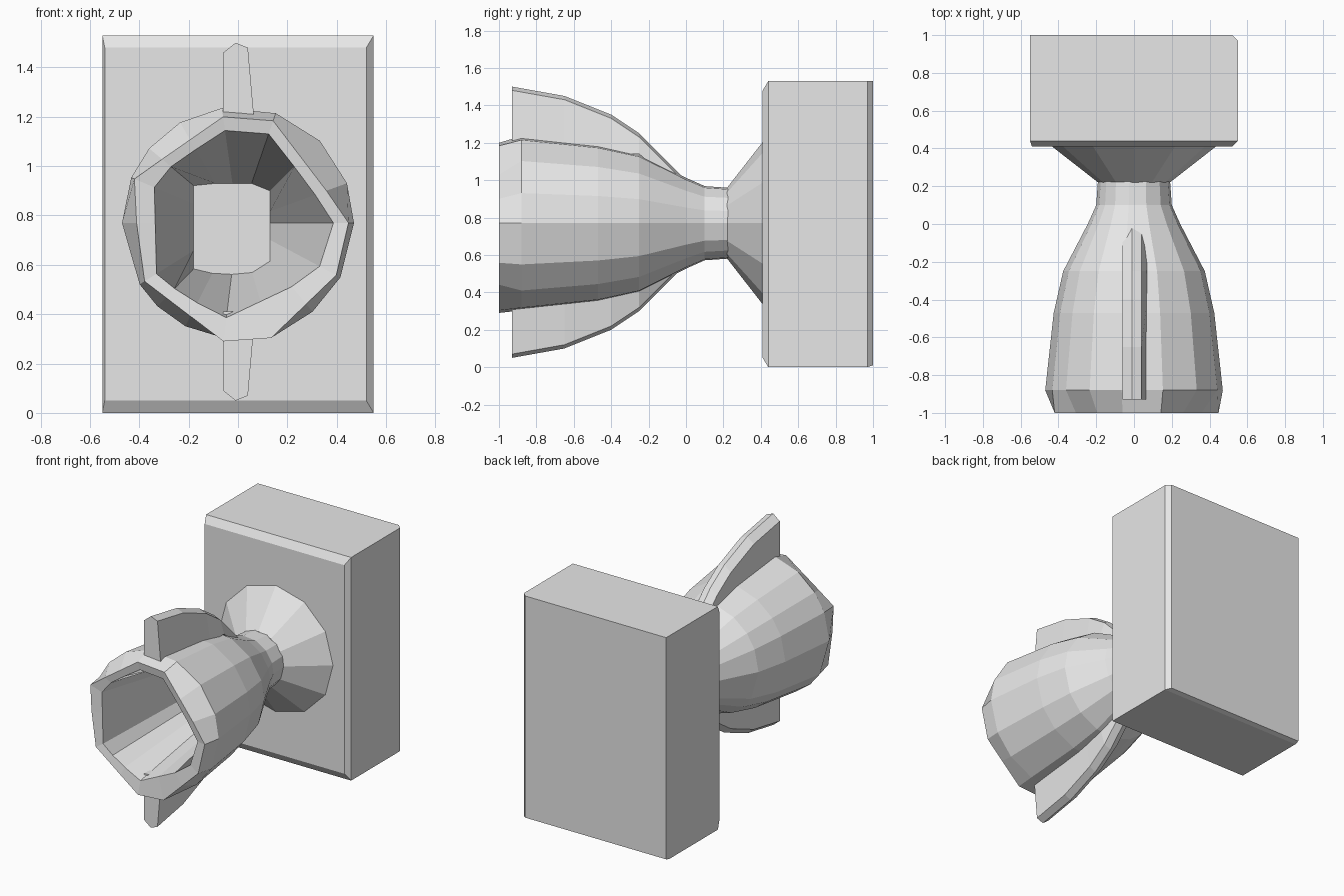
import bpy
import bmesh
from math import cos, sin, radians, tau
from mathutils import Vector
from mathutils.geometry import intersect_line_line_2d

cube = bpy.data.objects.get("Cube")
if cube:
    bpy.data.objects.remove(cube)

grey = bpy.data.materials.new("plain grey")
grey.diffuse_color = (0.8, 0.8, 0.8, 1)
grey.use_nodes = True
for node in grey.node_tree.nodes:
    if node.type == 'BSDF_PRINCIPLED':
        node.inputs["Base Color"].default_value = grey.diffuse_color

AXIS_Z = 0.77


def loft(name, rings):
    """Skin a stack of equal-length point rings and cap both ends."""
    bm = bmesh.new()
    loops = [[bm.verts.new(p) for p in ring] for ring in rings]
    count = len(loops[0])
    for a, b in zip(loops, loops[1:]):
        for i in range(count):
            j = (i + 1) % count
            bm.faces.new((a[i], a[j], b[j], b[i]))
    bm.faces.new(loops[0])
    bm.faces.new(loops[-1])
    bmesh.ops.recalc_face_normals(bm, faces=bm.faces)
    mesh = bpy.data.meshes.new(name)
    bm.to_mesh(mesh)
    bm.free()
    mesh.materials.append(grey)
    obj = bpy.data.objects.new(name, mesh)
    bpy.context.collection.objects.link(obj)
    return obj


def circle(y, r, angles):
    return [(r * cos(a), y, AXIS_Z + r * sin(a)) for a in angles]


def outline(y, corners, angles):
    """Sample a polygon's outline at the given angles round the axis."""
    centre = Vector((0, AXIS_Z))
    pts = [Vector(c) for c in corners]
    ring = []
    for a in angles:
        far = centre + 3 * Vector((cos(a), sin(a)))
        hits = [intersect_line_line_2d(centre, far, p, q)
                for p, q in zip(pts, pts[1:] + pts[:1])]
        hit = max((h for h in hits if h), key=lambda h: (h - centre).length)
        ring.append((hit.x, y, hit.y))
    return ring


def rectangle(y, x0, x1, z0, z1):
    return [(x0, y, z0), (x1, y, z0), (x1, y, z1), (x0, y, z1)]


# Wall block with a chamfered front and a slightly trimmed back
loft("wall_block", [
    rectangle(0.41, -0.54, 0.52, 0.05, 1.48),
    rectangle(0.44, -0.55, 0.55, 0, 1.53),
    rectangle(0.97, -0.55, 0.55, 0, 1.53),
    rectangle(1.0, -0.55, 0.52, 0.01, 1.53)])

# Flared flange against the block
twelve = [tau * i / 12 for i in range(12)]
loft("flange", [circle(0.22, 0.19, twelve), circle(0.415, 0.44, twelve)])

# Hollow bell: cavity, angular rim, then the bulging outside down to the neck
angles = [radians(d) for d in (0, 20, 45, 71, 98, 120, 140, 157, 180,
                               212, 226, 243, 263, 286, 310, 332)]
cavity_end = [(0.13, 0.58), (0.13, 0.93), (-0.18, 0.93), (-0.18, 0.57), (0, 0.56)]
rim_inner = [(0.39, 0.78), (0.13, 1.13), (-0.06, 1.145), (-0.34, 0.95),
             (-0.33, 0.55), (-0.06, 0.38), (0.32, 0.56)]
rim_outer = [(0.45, 0.78), (0.13, 1.2), (-0.06, 1.2), (-0.42, 0.95),
             (-0.4, 0.55), (-0.06, 0.29), (0.13, 0.3), (0.4, 0.56)]
outside = [(-0.88, 0.47), (-0.47, 0.425), (-0.25, 0.375), (0, 0.245),
           (0.1, 0.2), (0.24, 0.19)]
loft("bell", [outline(-0.1, cavity_end, angles),
              outline(-0.99, rim_inner, angles),
              outline(-1, rim_outer, angles)]
     + [circle(y, r, angles) for y, r in outside])

# Ridged fins above and below the bell
ridge = [(-0.93, 1.5), (-0.65, 1.45), (-0.4, 1.35), (-0.25, 1.25), (0, 1.0)]
for name, side in (("top_fin", 1), ("bottom_fin", -1)):
    rings = []
    for y, top in ridge:
        base = min(1.14, top - 0.08)
        section = [(-0.06, base), (-0.06, top - 0.04), (-0.01, top),
                   (0.04, top - 0.02), (0.07, base)]
        rings.append([(x, y, z if side > 0 else 1.55 - z) for x, z in section])
    loft(name, rings)
